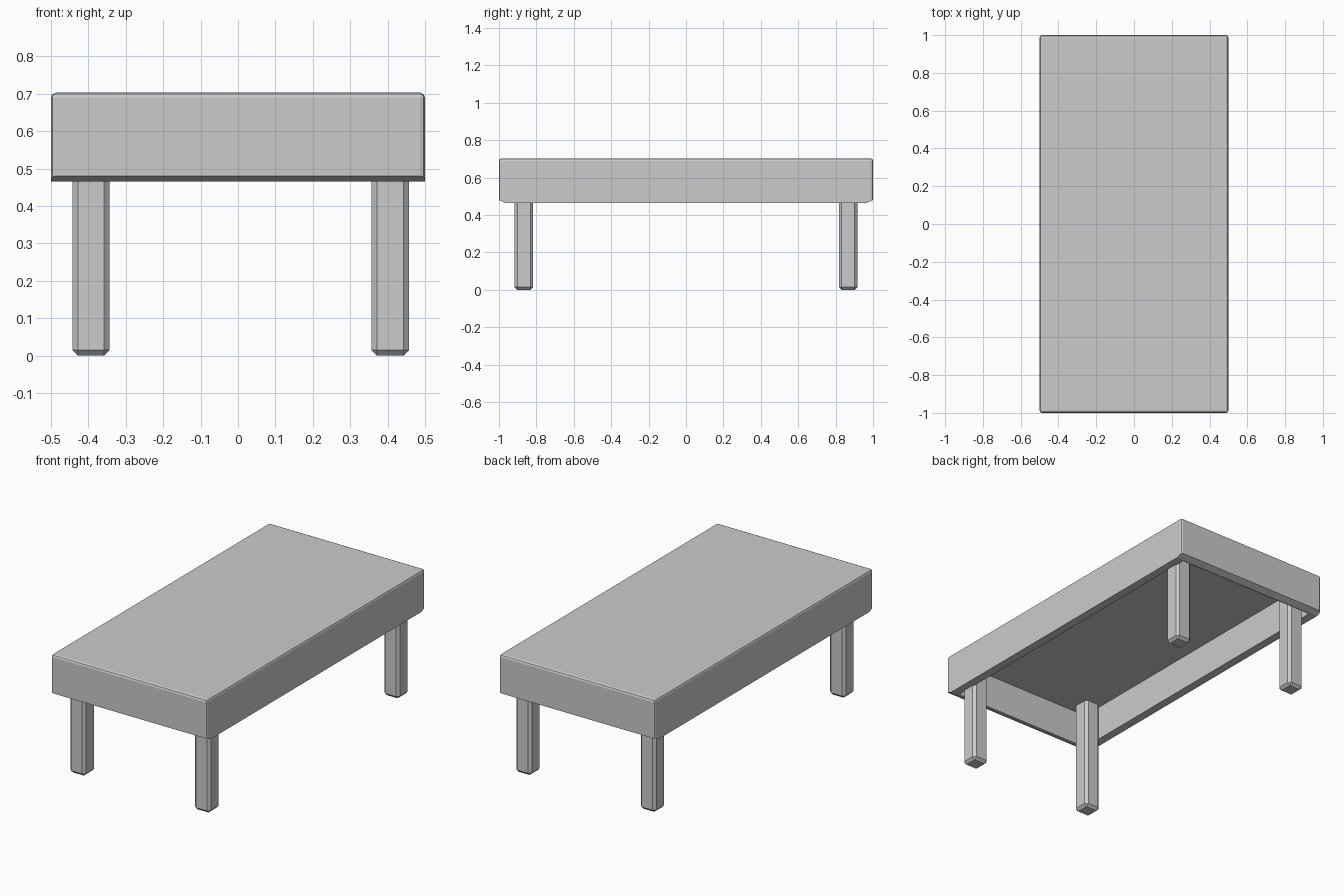
import bpy, bmesh
from mathutils import Vector

if "Cube" in bpy.data.objects:
    bpy.data.objects.remove(bpy.data.objects["Cube"])


def make_object(name, bm):
    bmesh.ops.recalc_face_normals(bm, faces=bm.faces)
    mesh = bpy.data.meshes.new(name)
    bm.to_mesh(mesh)
    bm.free()
    obj = bpy.data.objects.new(name, mesh)
    bpy.context.collection.objects.link(obj)
    return obj


def box(lo, hi):
    bm = bmesh.new()
    bmesh.ops.create_cube(bm, size=1)
    for v in bm.verts:
        v.co = Vector([lo[i] + (v.co[i] + 0.5) * (hi[i] - lo[i]) for i in range(3)])
    return bm


Z_RIM, Z_CEIL, Z_TOP = 0.465, 0.665, 0.703

# Table top: side profile with chamfered lower ends, extruded across the width
profile = [(-0.967, Z_RIM), (0.967, Z_RIM), (1, Z_RIM + 0.015),
           (1, Z_TOP), (-1, Z_TOP), (-1, Z_RIM + 0.015)]
bm = bmesh.new()
side = bm.faces.new([bm.verts.new((-0.5, y, z)) for y, z in profile])
ext = bmesh.ops.extrude_face_region(bm, geom=[side], use_keep_orig=True)
for v in ext["geom"]:
    if isinstance(v, bmesh.types.BMVert):
        v.co.x = 0.5
bmesh.ops.recalc_face_normals(bm, faces=bm.faces)
# soften the upper rim and the upright corners
edges = [e for e in bm.edges if max(v.co.z for v in e.verts) > Z_TOP - 0.001]
bmesh.ops.bevel(bm, geom=edges, offset=0.013, segments=2, profile=0.5, affect='EDGES')
top = make_object("table_top", bm)

# Hollow underside
cutter = make_object("underside_cutter", box((-0.45, -0.955, 0.3), (0.45, 0.955, Z_CEIL)))
cutter.hide_render = True
cutter.hide_viewport = True
cutter.display_type = 'WIRE'
mod = top.modifiers.new("hollow", 'BOOLEAN')
mod.operation = 'DIFFERENCE'
mod.solver = 'EXACT'
mod.object = cutter

# Four chamfered legs reaching up to the underside
for yname, y in (("front", -0.867), ("back", 0.867)):
    for xname, x in (("left", -0.393), ("right", 0.407)):
        bm = box((x - 0.05, y - 0.05, 0), (x + 0.05, y + 0.05, Z_CEIL + 0.01))
        edges = [e for e in bm.edges if min(v.co.z for v in e.verts) < 0.01]
        bmesh.ops.bevel(bm, geom=edges, offset=0.015, segments=1, affect='EDGES')
        make_object(f"{yname}_{xname}_leg", bm)
